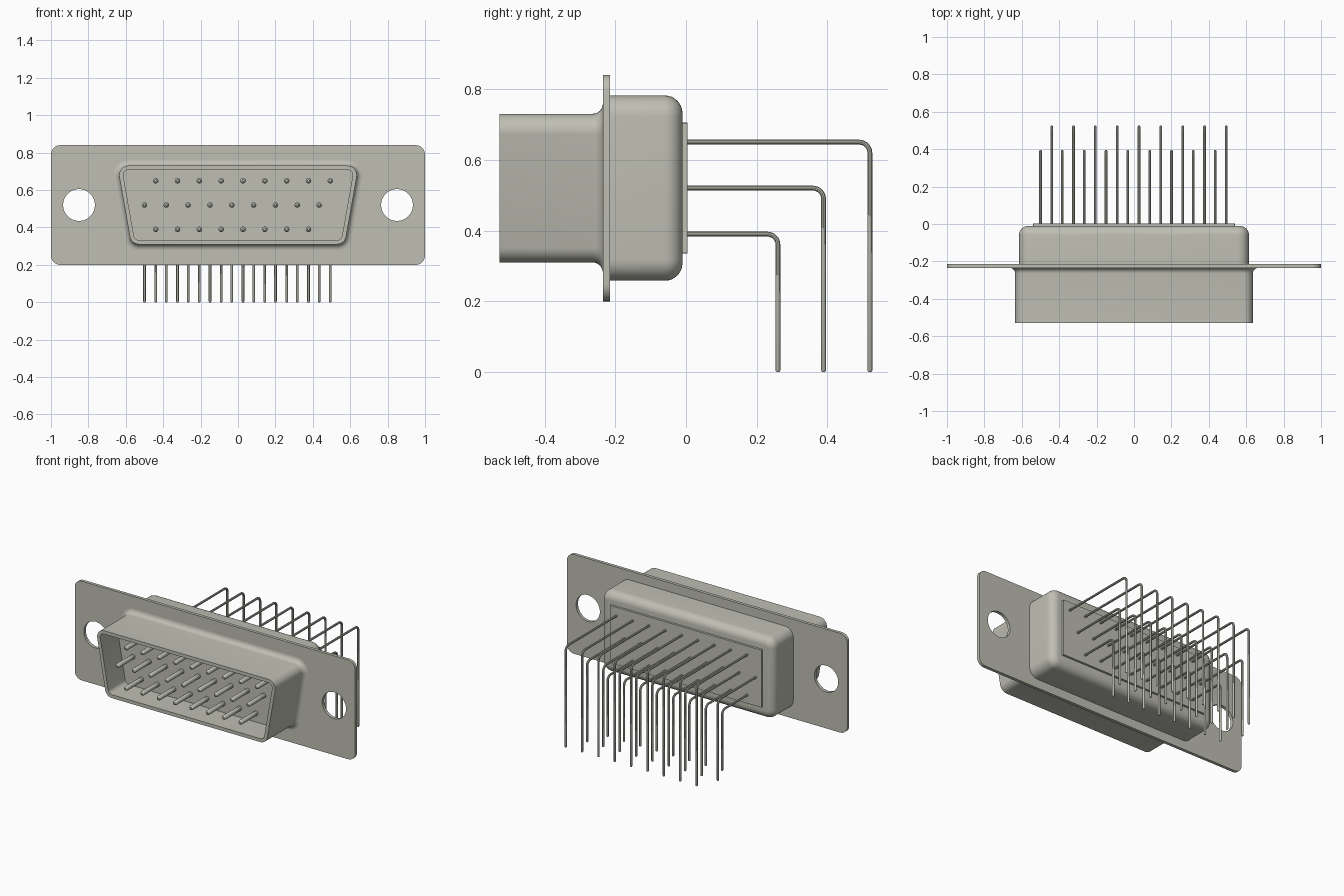
import bpy
import bmesh
from math import sin, cos, tan, pi, radians

cube = bpy.data.objects.get("Cube")
if cube:
    bpy.data.objects.remove(cube, do_unlink=True)

# One warm grey metal for everything
metal = bpy.data.materials.new("warm_grey_metal")
metal.use_nodes = True
grey = (0.52, 0.52, 0.455, 1)
metal.diffuse_color = grey
metal.node_tree.nodes["Principled BSDF"].inputs["Base Color"].default_value = grey

MID = 0.52  # height of the connector axis


def finish(obj):
    """Select, smooth and colour a mesh object."""
    bpy.ops.object.select_all(action='DESELECT')
    obj.select_set(True)
    bpy.context.view_layer.objects.active = obj
    if obj.type == 'CURVE':
        bpy.ops.object.convert(target='MESH')
        obj = bpy.context.view_layer.objects.active
    obj.data.materials.clear()
    obj.data.materials.append(metal)
    bpy.ops.object.shade_smooth_by_angle(angle=radians(35))
    return obj


def outline(half_w, half_h, radius, offset=0.0, slant=0.0, steps=8):
    """Rounded rectangle, or trapezoid widening upward by the slant angle."""
    right = []
    for side, start, end in ((-1, -pi / 2, -slant), (1, -slant, pi / 2)):
        cz = side * (half_h - radius)
        cx = half_w + cz * tan(slant) - radius / cos(slant)
        for i in range(steps + 1):
            a = start + (end - start) * i / steps
            right.append((cx + (radius + offset) * cos(a),
                          MID + cz + (radius + offset) * sin(a)))
    return right + [(-x, z) for x, z in reversed(right)]


def loft(name, sections, shape):
    """Skin capped outlines along y; sections hold (y, offset)."""
    bm = bmesh.new()
    rings = [[bm.verts.new((x, y, z)) for x, z in outline(offset=off, **shape)]
             for y, off in sections]
    for a, b in zip(rings, rings[1:]):
        for i in range(len(a)):
            j = (i + 1) % len(a)
            bm.faces.new((a[i], a[j], b[j], b[i]))
    bm.faces.new(rings[0])
    bm.faces.new(rings[-1])
    bmesh.ops.recalc_face_normals(bm, faces=bm.faces)
    mesh = bpy.data.meshes.new(name)
    bm.to_mesh(mesh)
    bm.free()
    obj = bpy.data.objects.new(name, mesh)
    bpy.context.collection.objects.link(obj)
    return finish(obj)


def new_curve(name, dimensions):
    curve = bpy.data.curves.new(name, 'CURVE')
    curve.dimensions = dimensions
    obj = bpy.data.objects.new(name, curve)
    bpy.context.collection.objects.link(obj)
    return obj, curve


def add_path(curve, points, radii=None, cyclic=False):
    spline = curve.splines.new('POLY')
    spline.points.add(len(points) - 1)
    for i, (p, co) in enumerate(zip(spline.points, points)):
        p.co = (*co, 1)
        p.radius = radii[i] if radii else 1
    spline.use_cyclic_u = cyclic


# Mounting flange with two screw holes
flange, curve = new_curve("mounting_flange", '2D')
curve.fill_mode = 'BOTH'
curve.extrude = 0.01
add_path(curve, [(x, z, 0) for x, z in outline(1.0, 0.32, 0.05)], cyclic=True)
for side in (-1, 1):
    add_path(curve, [(side * 0.85 + 0.085 * cos(i * pi / 24),
                      MID + 0.085 * sin(i * pi / 24), 0) for i in range(48)],
             cyclic=True)
flange.rotation_euler.x = pi / 2
flange.location.y = -0.225
finish(flange)

# Hollow tapered front shell, flaring into the flange
flare = [(-0.265 + 0.03 * sin(t), 0.03 * (1 - cos(t)))
         for t in [pi / 2 * (1 - i / 6) for i in range(7)]]
loft("front_shell", flare + [(-0.528, 0), (-0.528, -0.022), (-0.355, -0.022)],
     dict(half_w=0.608, half_h=0.21, radius=0.05, slant=radians(10)))

# Rounded rear housing
rounding = [(-0.06 + 0.05 * sin(t), -0.05 * (1 - cos(t)))
            for t in [pi / 2 * i / 8 for i in range(9)]]
loft("rear_housing", [(-0.216, 0)] + rounding,
     dict(half_w=0.615, half_h=0.262, radius=0.06))

# Thin rear insulator plate
loft("rear_plate", [(-0.012, 0), (0.004, 0)],
     dict(half_w=0.54, half_h=0.185, radius=0.002, steps=1))

# Contact pins at the front and bent solder wires at the back
pins, pin_curve = new_curve("contact_pins", '3D')
wires, wire_curve = new_curve("bent_solder_wires", '3D')
for c, depth in ((pin_curve, 0.015), (wire_curve, 0.0072)):
    c.bevel_depth = depth
    c.bevel_resolution = 3
    c.use_fill_caps = True

PITCH, BEND = 0.1167, 0.03
rows = ((-0.44, 9, 0.65, 0.52), (-0.50, 9, 0.52, 0.389), (-0.44, 8, 0.39, 0.26))
for first_x, count, z, reach in rows:
    for i in range(count):
        x = first_x + i * PITCH
        add_path(pin_curve,
                 [(x, y, z) for y in (-0.52, -0.516, -0.508, -0.35)],
                 [0.45, 0.8, 1, 1])
        bend = [(x, reach - BEND + BEND * sin(t), z - BEND + BEND * cos(t))
                for t in [pi / 2 * k / 6 for k in range(7)]]
        add_path(wire_curve,
                 [(x, -0.02, z)] + bend + [(x, reach, 0.004), (x, reach, 0)],
                 [1] * 9 + [0.6])
finish(pins)
finish(wires)
